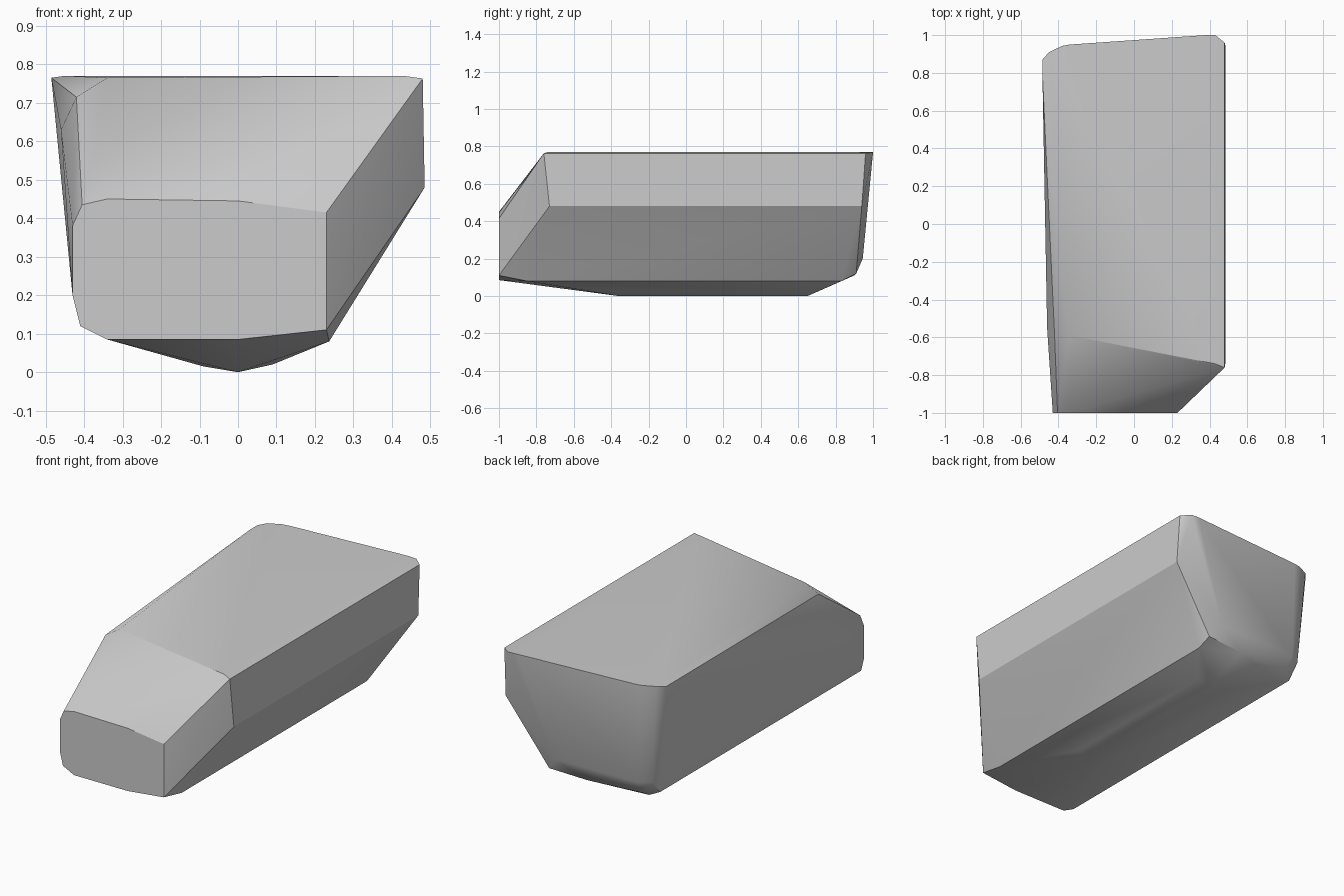
import bpy, bmesh, math

cube = bpy.data.objects.get("Cube")
if cube:
    bpy.data.objects.remove(cube, do_unlink=True)

mat = bpy.data.materials.new("plain_grey")
mat.use_nodes = True
grey = (0.6, 0.6, 0.6, 1)
mat.diffuse_color = grey
mat.node_tree.nodes["Principled BSDF"].inputs["Base Color"].default_value = grey

# flat front end, as x, z
front = [(-.43, .2), (-.41, .12), (-.34, .085), (0, .085), (.23, .11),
         (.23, .415), (0, .445), (-.34, .45), (-.405, .435), (-.43, .38)]
points = [(x, -1, z) for x, z in front]

# top outline and its rounded left shoulder
points += [(.48, -.76, .763), (.43, -.74, .77), (-.34, -.59, .765),
           (-.42, -.6, .715), (-.46, -.55, .63),
           (.48, .96, .763), (.43, 1, .768), (.38, 1, .77),
           (-.34, .95, .77), (-.38, .943, .77), (-.45, .91, .77),
           (-.485, .87, .765), (-.485, .8, .765)]

# right side crease and lower edge
points += [(.485, -.73, .48), (.485, .94, .48),
           (.237, -.85, .08), (.237, .83, .08), (.23, .91, .12)]

# rounded lower back end
points += [(.17, .945, .2), (-.34, .93, .2), (-.41, .89, .2),
           (-.43, .83, .2), (-.41, .82, .12), (-.34, .88, .12),
           (-.34, .82, .085), (0, .9, .11)]

# shallow keel
for y in (-.36, .65):
    points += [(0, y, 0), (-.09, y, .015), (.09, y, .02)]

bm = bmesh.new()
for p in points:
    bm.verts.new(p)
hull = bmesh.ops.convex_hull(bm, input=bm.verts)
spare = {v for v in hull["geom_interior"] + hull["geom_unused"]
         if isinstance(v, bmesh.types.BMVert)}
bmesh.ops.delete(bm, geom=list(spare), context="VERTS")
bmesh.ops.dissolve_limit(bm, angle_limit=math.radians(1),
                         verts=bm.verts, edges=bm.edges)
bmesh.ops.recalc_face_normals(bm, faces=bm.faces)
mesh = bpy.data.meshes.new("hull_block")
bm.to_mesh(mesh)
bm.free()
mesh.materials.append(mat)
block = bpy.data.objects.new("hull_block", mesh)
bpy.context.collection.objects.link(block)

bpy.context.view_layer.objects.active = block
block.select_set(True)
bpy.ops.object.shade_smooth_by_angle(angle=math.radians(30))
